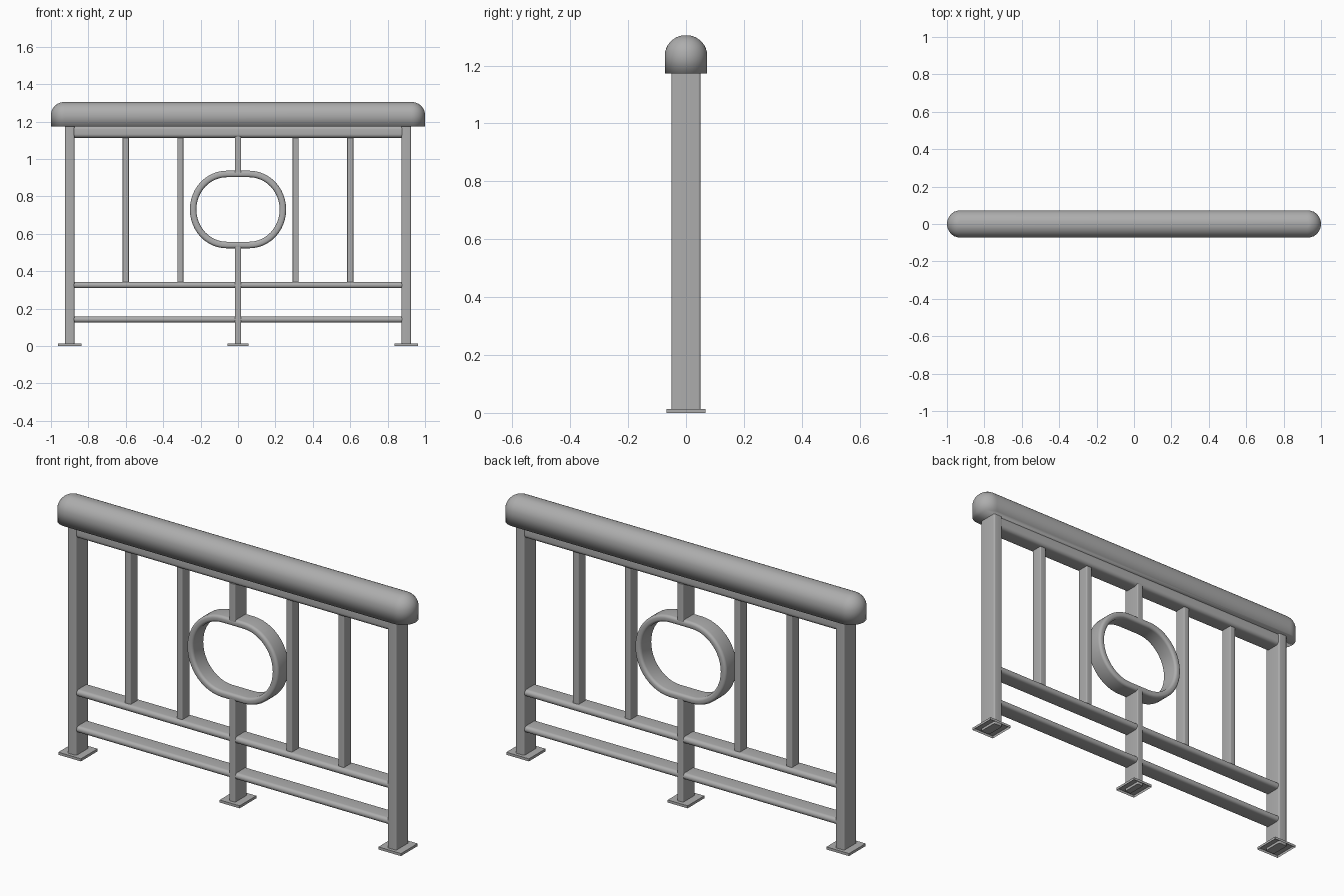
import bpy, bmesh, math
from mathutils import Vector

if "Cube" in bpy.data.objects:
    bpy.data.objects.remove(bpy.data.objects["Cube"])

# Dark grey metal
metal = bpy.data.materials.new("dark_grey_metal")
metal.diffuse_color = (0.42, 0.42, 0.42, 1)
metal.use_nodes = True
metal.node_tree.nodes["Principled BSDF"].inputs["Base Color"].default_value = metal.diffuse_color


def finish(name, bm, angle=50):
    bmesh.ops.recalc_face_normals(bm, faces=bm.faces)
    me = bpy.data.meshes.new(name)
    bm.to_mesh(me)
    bm.free()
    me.materials.append(metal)
    ob = bpy.data.objects.new(name, me)
    bpy.context.collection.objects.link(ob)
    bpy.ops.object.select_all(action='DESELECT')
    ob.select_set(True)
    bpy.context.view_layer.objects.active = ob
    bpy.ops.object.shade_smooth_by_angle(angle=math.radians(angle))
    return ob


def rounded(w, d, r, seg=6):
    """Rounded rectangle outline, w by d with corner radius r."""
    pts = []
    for i, (sx, sy) in enumerate([(1, 1), (-1, 1), (-1, -1), (1, -1)]):
        for k in range(seg + 1):
            a = (i + k / seg) * math.pi / 2
            pts.append((sx * (w / 2 - r) + r * math.cos(a),
                        sy * (d / 2 - r) + r * math.sin(a)))
    return pts


def loft(name, rings, closed=False, angle=50):
    """Skin rings of points; cap the ends unless the sweep is closed."""
    bm = bmesh.new()
    vs = [[bm.verts.new(p) for p in ring] for ring in rings]
    n = len(vs[0])
    pairs = list(zip(vs, vs[1:])) + ([(vs[-1], vs[0])] if closed else [])
    for a, b in pairs:
        for i in range(n):
            j = (i + 1) % n
            bm.faces.new((a[i], a[j], b[j], b[i]))
    if not closed:
        bm.faces.new(vs[0])
        bm.faces.new(vs[-1])
    bmesh.ops.remove_doubles(bm, verts=bm.verts, dist=1e-5)
    return finish(name, bm, angle)


def upright(name, x, w, d, r, z0, z1):
    prof = rounded(w, d, r)
    return loft(name, [[(x + u, v, z) for u, v in prof] for z in (z0, z1)])


def crossbar(name, z0, z1, d, r):
    prof = rounded(z1 - z0, d, r)
    zc = (z0 + z1) / 2
    return loft(name, [[(x, v, zc + u) for u, v in prof] for x in (-0.88, 0.88)])


def base_plate(name, x, w):
    # shallow plate, open underneath around the post end
    bm = bmesh.new()
    bmesh.ops.create_cube(bm, size=1)
    for v in bm.verts:
        v.co = Vector((x + v.co.x * w, v.co.y * 0.134, 0.0065 + v.co.z * 0.013))
    low = [f for f in bm.faces if f.calc_center_median().z < 0.001]
    bmesh.ops.delete(bm, geom=low, context='FACES_ONLY')
    return finish(name, bm)


# Domed handrail, stadium shaped in plan
R = 0.073
levels = [(0, 1.173), (0, 1.235)]
for k in range(1, 9):
    a = k / 9 * math.pi / 2
    levels.append((R * (1 - math.cos(a)), 1.235 + 0.07 * math.sin(a)))
loft("handrail", [[(u, v, z) for u, v in
                   rounded(2 - 2 * i, 2 * (R - i), R - i - 1e-4, 10)] for i, z in levels],
     angle=100)

# Horizontal bars
crossbar("top_rail", 1.113, 1.178, 0.092, 0.02)
crossbar("middle_rail", 0.309, 0.343, 0.092, 0.0165)
crossbar("bottom_rail", 0.126, 0.158, 0.092, 0.0155)

# End posts, base plates and balusters on both sides
for side, s in (("left", -1), ("right", 1)):
    upright(side + "_post", s * 0.9, 0.05, 0.1, 0.008, 0, 1.175)
    base_plate(side + "_base_plate", s * 0.9, 0.127)
    upright(side + "_outer_baluster", s * 0.6, 0.034, 0.06, 0.005, 0.335, 1.12)
    upright(side + "_inner_baluster", s * 0.308, 0.032, 0.06, 0.005, 0.335, 1.12)

# Centre post, split by the ring
upright("centre_post_lower", 0, 0.034, 0.095, 0.005, 0, 0.535)
upright("centre_post_upper", 0, 0.034, 0.095, 0.005, 0.925, 1.12)
base_plate("centre_base_plate", 0, 0.112)

# Oblong ring: flat oval section swept round a stadium path
prof = rounded(0.035, 0.096, 0.014)
rings = []
for i, cx in enumerate((0.06, -0.06)):
    for k in range(25):
        a = -math.pi / 2 + math.pi * (i + k / 24)
        rings.append([(cx + (0.18 + u) * math.cos(a), v,
                       0.73 + (0.19 + u) * math.sin(a)) for u, v in prof])
loft("centre_ring", rings, closed=True)
